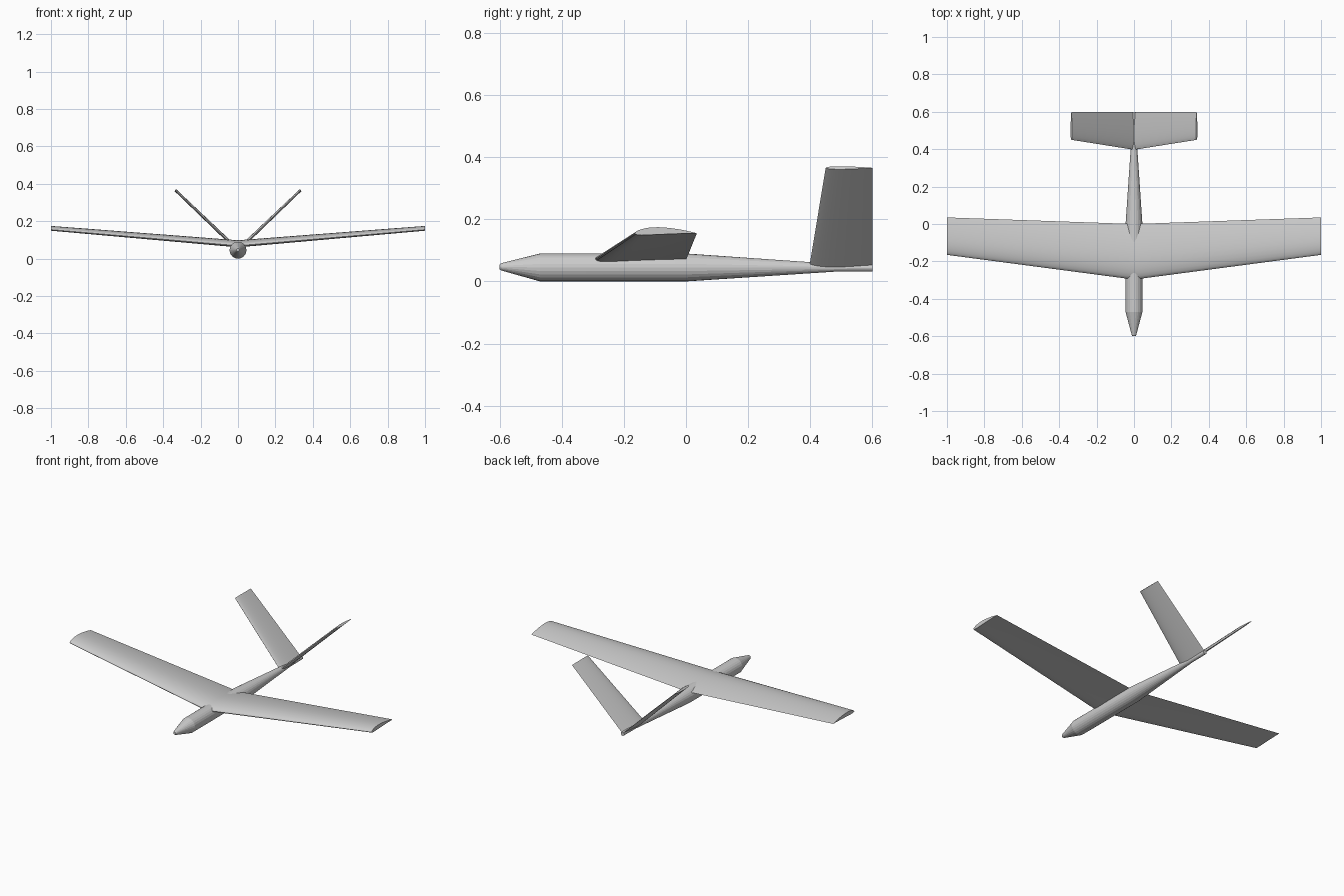
import bpy, bmesh, math
from mathutils import Vector

if "Cube" in bpy.data.objects:
    bpy.data.objects.remove(bpy.data.objects["Cube"])


def loft(name, rings, angle):
    """Skin a list of closed point rings and cap both ends."""
    bm = bmesh.new()
    vr = [[bm.verts.new(p) for p in ring] for ring in rings]
    n = len(vr[0])
    for a, b in zip(vr, vr[1:]):
        for i in range(n):
            j = (i + 1) % n
            bm.faces.new((a[i], a[j], b[j], b[i]))
    bm.faces.new(vr[0])
    bm.faces.new(vr[-1])
    bmesh.ops.recalc_face_normals(bm, faces=bm.faces)
    me = bpy.data.meshes.new(name)
    bm.to_mesh(me)
    bm.free()
    ob = bpy.data.objects.new(name, me)
    bpy.context.collection.objects.link(ob)
    bpy.ops.object.select_all(action='DESELECT')
    ob.select_set(True)
    bpy.context.view_layer.objects.active = ob
    bpy.ops.object.shade_smooth_by_angle(angle=math.radians(angle))
    return ob


def airfoil(camber, thick, steps=14):
    """Unit-chord section: upper surface tail to nose, then lower surface back."""
    def surface(t, side):
        x = (1 - math.cos(math.pi * t)) / 2
        half = 5 * thick * (0.2969 * math.sqrt(x) - 0.126 * x - 0.3516 * x**2
                            + 0.2843 * x**3 - 0.1036 * x**4)
        p = 0.4
        if x < p:
            mean = camber / p**2 * (2 * p * x - x * x)
        else:
            mean = camber / (1 - p)**2 * (1 - 2 * p + 2 * p * x - x * x)
        return x, mean + side * half
    upper = [surface(i / steps, 1) for i in range(steps, -1, -1)]
    lower = [surface(i / steps, -1) for i in range(1, steps)]
    return upper + lower


def section(foil, origin, chord, up):
    """Place a section with its leading edge at origin, chord along +y."""
    o, u = Vector(origin), Vector(up).normalized()
    return [o + Vector((0, x * chord, 0)) + u * (h * chord) for x, h in foil]


# Fuselage: round pod with pointed nose and slim tail boom (y, radius, centre z)
SIDES = 24
stations = [(-0.60, 0.008, 0.047), (-0.594, 0.012, 0.047), (-0.47, 0.045, 0.045),
            (0.0, 0.045, 0.045), (0.48, 0.0125, 0.044), (0.60, 0.0115, 0.044)]
loft("fuselage", [[(r * math.sin(2 * math.pi * i / SIDES), y,
                    z - r * math.cos(2 * math.pi * i / SIDES)) for i in range(SIDES)]
                  for y, r, z in stations], 12)

# Main wing: cambered, tapered, with dihedral
foil = airfoil(0.04, 0.12)
tip = lambda s: section(foil, (s, -0.165, 0.155), 0.20, (0, 0, 1))
root = section(foil, (0, -0.297, 0.069), 0.297, (0, 0, 1))
loft("wing", [tip(-1), root, tip(1)], 30)

# V-tail: two thin symmetric fins
foil = airfoil(0.0, 0.09)
for s, side in ((-1, "left"), (1, "right")):
    span = Vector((s * 0.335, 0, 0.320))
    up = (-s * span.z, 0, abs(span.x))
    loft("tail_fin_" + side,
         [section(foil, (0, 0.397, 0.046), 0.203, up),
          section(foil, (span.x, 0.45, 0.046 + span.z), 0.15, up)], 30)
